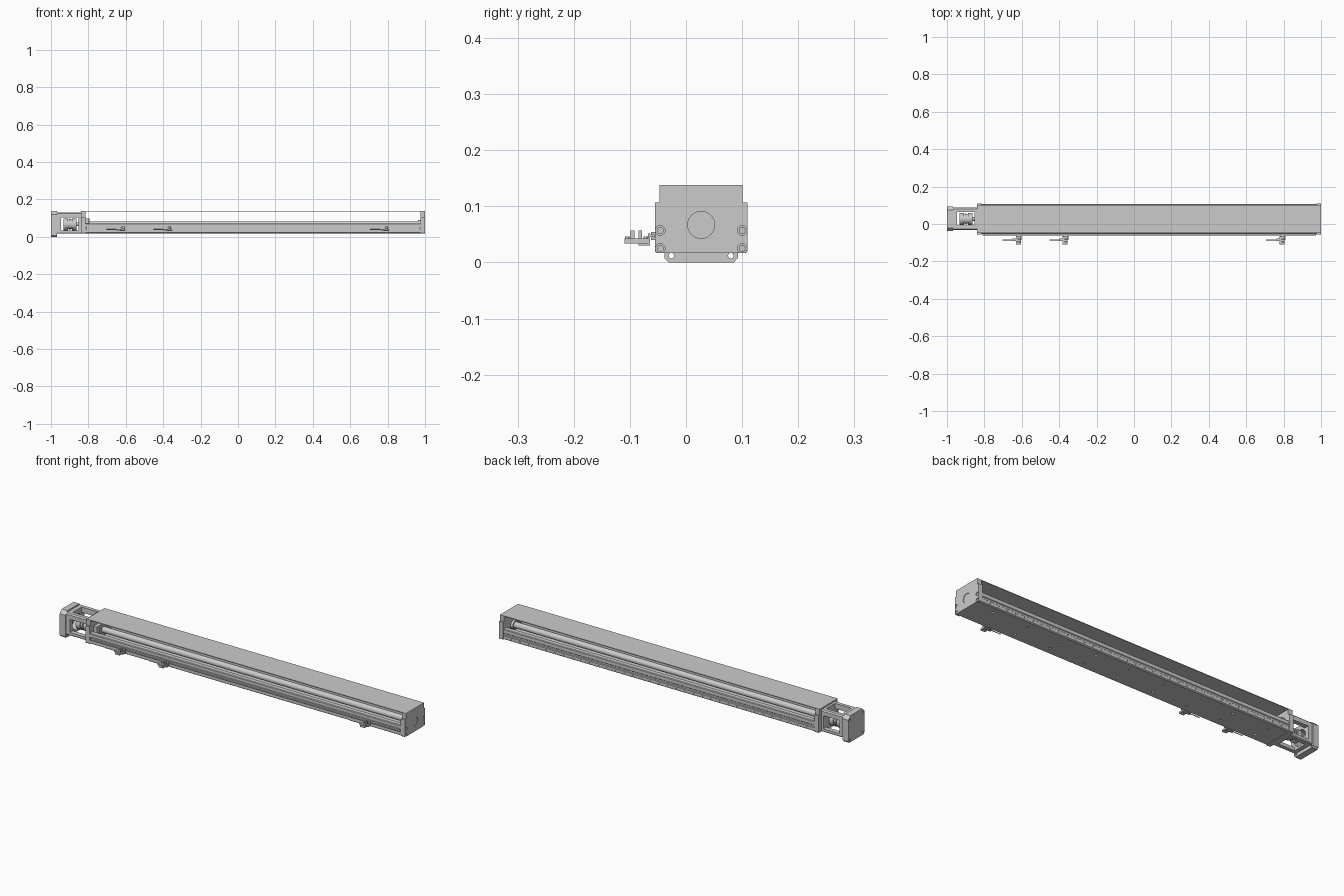
import bpy, bmesh, math
from mathutils import Matrix, Vector

if "Cube" in bpy.data.objects:
    bpy.data.objects.remove(bpy.data.objects["Cube"])

CY, CZ = 0.027, 0.067      # drive axis


def finish(name, bm, smooth=False):
    bmesh.ops.recalc_face_normals(bm, faces=bm.faces)
    me = bpy.data.meshes.new(name)
    bm.to_mesh(me)
    bm.free()
    ob = bpy.data.objects.new(name, me)
    bpy.context.collection.objects.link(ob)
    bpy.ops.object.select_all(action='DESELECT')
    bpy.context.view_layer.objects.active = ob
    ob.select_set(True)
    if smooth:
        bpy.ops.object.shade_smooth_by_angle(angle=math.radians(35))
    return ob


def add_box(bm, x, y, z):
    size = Vector((x[1] - x[0], y[1] - y[0], z[1] - z[0]))
    mid = Vector((sum(x) / 2, sum(y) / 2, sum(z) / 2))
    bmesh.ops.create_cube(bm, size=1, matrix=Matrix.Translation(mid) @ Matrix.Diagonal((*size, 1)))


def add_cyl(bm, c, r, length, axis='X', n=24):
    rot = {'X': Matrix.Rotation(math.pi / 2, 4, 'Y'), 'Y': Matrix.Rotation(math.pi / 2, 4, 'X'),
           'Z': Matrix.Identity(4)}[axis]
    bmesh.ops.create_cone(bm, cap_ends=True, segments=n, radius1=r, radius2=r, depth=length,
                          matrix=Matrix.Translation(c) @ rot)


def boxes(name, *items):
    bm = bmesh.new()
    for it in items:
        add_box(bm, *it)
    return finish(name, bm)


def cyls(name, items, axis='X', n=24):
    bm = bmesh.new()
    for c, r, l in items:
        add_cyl(bm, c, r, l, axis, n)
    return finish(name, bm, True)


def extrude_x(name, pts, x0, x1):
    bm = bmesh.new()
    f = bm.faces.new([bm.verts.new((x0, y, z)) for y, z in pts])
    g = bmesh.ops.extrude_face_region(bm, geom=[f])
    bmesh.ops.translate(bm, vec=(x1 - x0, 0, 0), verts=[v for v in g['geom'] if isinstance(v, bmesh.types.BMVert)])
    return finish(name, bm)


def cut(ob, cutter):
    m = ob.modifiers.new('cut', 'BOOLEAN')
    m.operation, m.object, m.solver = 'DIFFERENCE', cutter, 'EXACT'
    cutter.hide_render = True
    bpy.ops.object.select_all(action='DESELECT')
    bpy.context.view_layer.objects.active = ob
    ob.select_set(True)
    bpy.ops.object.modifier_apply(modifier=m.name)
    bpy.data.objects.remove(cutter)


def mirrored(half):
    # half profile as (offset from axis, z), closed by its reflection
    return [(CY + d, z) for d, z in half] + [(CY - d, z) for d, z in reversed(half)]


# U-shaped steel rail with ball grooves inside and a shallow groove outside
rail = extrude_x('u_rail', mirrored([
    (0.076, 0.018), (0.081, 0.022), (0.081, 0.038), (0.078, 0.041), (0.078, 0.049), (0.081, 0.052),
    (0.081, 0.069), (0.078, 0.072), (0.056, 0.072), (0.056, 0.062), (0.061, 0.058), (0.061, 0.050),
    (0.056, 0.046), (0.056, 0.036), (0.050, 0.033)]), -0.816, 0.976)
holes = [((-0.72 + 0.2 * i, CY + s * 0.042, 0.025), 0.006, 0.03) for i in range(9) for s in (-1, 1)]
cut(rail, cyls('floor_hole_cutter', holes, 'Z', 12))
side = [((-0.77 + 0.05 * i, CY + 0.081, 0.03), 0.0025, 0.008) for i in range(35)]
cut(rail, cyls('side_hole_cutter', side, 'Y', 8))

# stepped end plates
step = [(0.080, 0.017), (0.0825, 0.020), (0.0825, 0.107), (0.074, 0.107), (0.074, 0.1345)]
plate_r = extrude_x('right_end_plate', mirrored(step), 0.976, 1.0)
bolt_pos = [(CY + s * 0.073, z) for s in (-1, 1) for z in (0.025, 0.057)]
cut(plate_r, cyls('bolt_recess_cutter', [((1.0, y, z), 0.0085, 0.02) for y, z in bolt_pos]))
cut(plate_r, cyls('bearing_recess_cutter', [((1.0, CY, CZ), 0.024, 0.006)], n=40))
cyls('end_bolts', [((0.992, y, z), 0.006, 0.012) for y, z in bolt_pos], n=16)
extrude_x('left_end_plate', mirrored(step), -0.84, -0.816)

# thin cover sheet
boxes('cover_plate', ((-0.84, 1.0), (CY - 0.074, CY + 0.074), (0.1345, 0.138)))

# ball screw with bearing seats and rubber stops
cyls('ball_screw', [((0.08, CY, CZ), 0.0155, 1.792)], n=32)
cyls('bearing_seats', [((-0.805, CY, CZ), 0.03, 0.024), ((0.970, CY, CZ), 0.022, 0.014)], n=32)
boxes('bearing_block', ((-0.817, -0.796), (CY - 0.050, CY + 0.050), (0.035, 0.098)))
cyls('stops', [((x, CY + s * 0.04, 0.055), 0.009, 0.016)
               for x in (-0.79, 0.97) for s in (-1, 1)], n=16)

# coupling housing, open on all four sides
house = extrude_x('coupling_housing', mirrored([(0.056, 0.017), (0.060, 0.021), (0.060, 0.124), (0.054, 0.130)]),
                  -0.968, -0.839)
cut(house, boxes('side_window_cutter', ((-0.945, -0.852), (-0.2, 0.2), (0.034, 0.102))))
cut(house, boxes('top_window_cutter', ((-0.945, -0.852), (CY - 0.036, CY + 0.036), (-0.1, 0.3))))
cut(house, cyls('motor_bore_cutter', [((-0.96, CY, CZ), 0.04, 0.06)], n=40))

# motor flange with chamfered corners and bolt holes
flange = extrude_x('motor_flange', mirrored([(0.058, 0.0), (0.0655, 0.008), (0.0655, 0.120), (0.048, 0.1375)]),
                   -1.0, -0.967)
cut(flange, cyls('flange_bore_cutter', [((-0.975, CY, CZ), 0.044, 0.03)], n=40))
cut(flange, cyls('flange_hole_cutter', [((-0.98, CY + s * 0.053, z), 0.005, 0.1)
                                        for s in (-1, 1) for z in (0.012, 0.116)], n=16))

# shaft coupling: two hubs, spacer rings, drive shaft
cyls('drive_shaft', [((-0.86, CY, CZ), 0.010, 0.09)])
cyls('coupling_hubs', [((-0.920, CY, CZ), 0.032, 0.024), ((-0.876, CY, CZ), 0.032, 0.024)], n=32)
cyls('coupling_spacers', [((-0.898, CY, CZ), 0.025, 0.022), ((-0.898, CY, CZ), 0.030, 0.007)], n=32)

# sensor rail along the front
extrude_x('sensor_rail', [(-0.053, 0.040), (-0.062, 0.040), (-0.062, 0.044), (-0.057, 0.044),
                          (-0.057, 0.050), (-0.062, 0.050), (-0.062, 0.054), (-0.053, 0.054)], -0.81, 0.972)

# three fork sensors with bracket, connector and leads
for i, x in enumerate((-0.615, -0.365, 0.795)):
    boxes(f'sensor_bracket_{i}', ((x - 0.016, x + 0.014), (-0.085, -0.064), (0.030, 0.034)),
          ((x - 0.012, x + 0.012), (-0.068, -0.064), (0.030, 0.052)),
          ((x - 0.012, x + 0.012), (-0.068, -0.056), (0.045, 0.050)))
    boxes(f'sensor_{i}', ((x - 0.016, x + 0.010), (-0.110, -0.066), (0.034, 0.043)),
          ((x - 0.007, x + 0.007), (-0.099, -0.092), (0.042, 0.057)),
          ((x - 0.007, x + 0.007), (-0.085, -0.078), (0.042, 0.057)),
          ((x - 0.034, x - 0.015), (-0.092, -0.078), (0.035, 0.043)))
    cyls(f'sensor_lead_{i}', [((x - 0.06, -0.085, 0.039), 0.002, 0.056)], n=8)
    cyls(f'sensor_screws_{i}', [((x, y, 0.044), 0.004, 0.004) for y in (-0.105, -0.072)], 'Z', 12)
